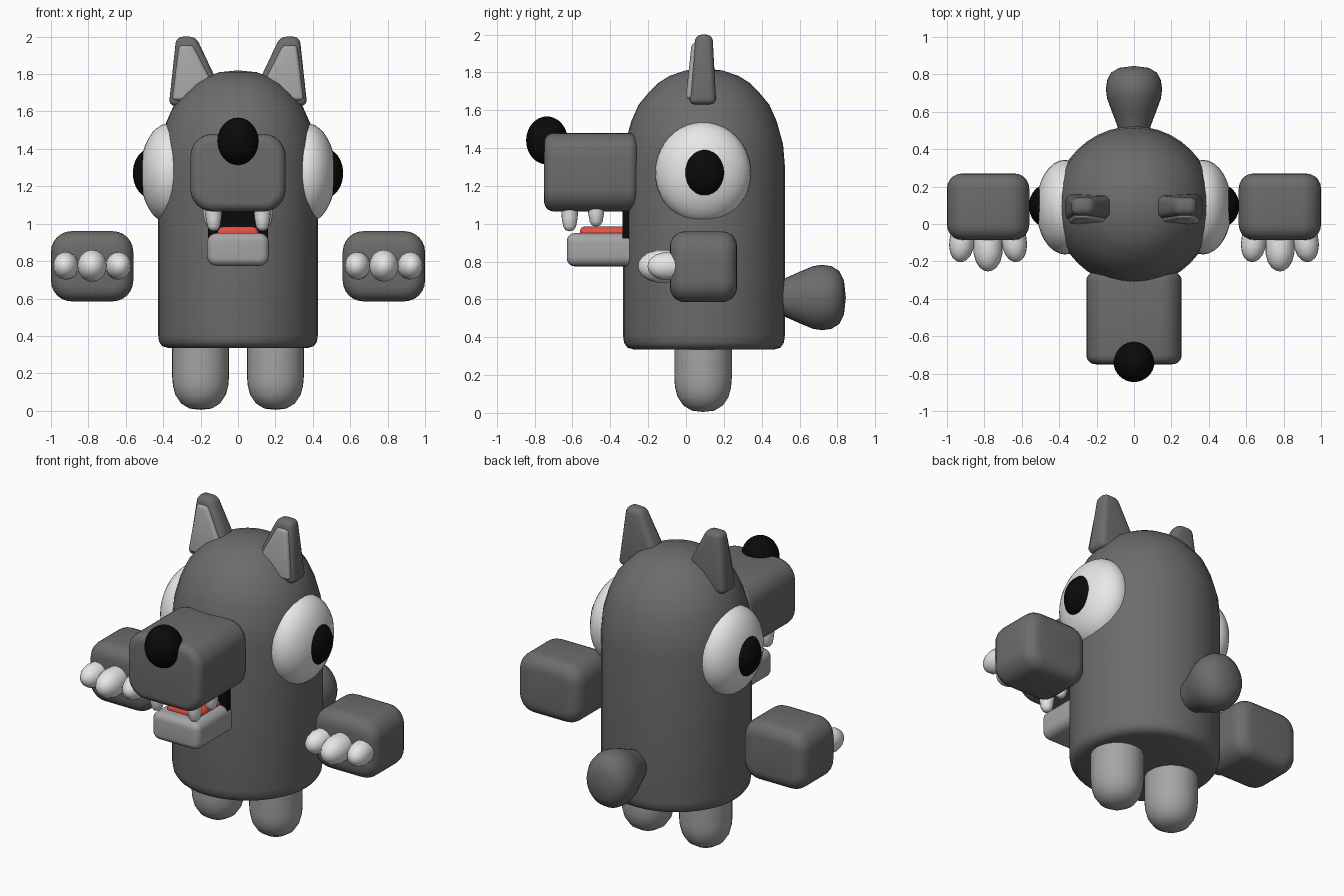
import bpy, bmesh, math
from mathutils import Matrix, Vector

if "Cube" in bpy.data.objects:
    bpy.data.objects.remove(bpy.data.objects["Cube"])


def colour(name, rgb):
    m = bpy.data.materials.new(name)
    m.diffuse_color = (*rgb, 1)
    m.use_nodes = True
    m.node_tree.nodes["Principled BSDF"].inputs["Base Color"].default_value = m.diffuse_color
    return m


FUR = colour("dark grey fur", (0.15, 0.15, 0.15))
PALE = colour("light grey fur", (0.38, 0.38, 0.38))
WHITE = colour("white", (0.8, 0.8, 0.8))
BLACK = colour("black", (0.003, 0.003, 0.003))
RED = colour("tongue red", (0.75, 0.08, 0.06))


def finish(name, bm, mat, angle=50):
    bmesh.ops.recalc_face_normals(bm, faces=bm.faces)
    me = bpy.data.meshes.new(name)
    bm.to_mesh(me)
    bm.free()
    me.materials.append(mat)
    ob = bpy.data.objects.new(name, me)
    bpy.context.collection.objects.link(ob)
    bpy.ops.object.select_all(action='DESELECT')
    ob.select_set(True)
    bpy.context.view_layer.objects.active = ob
    bpy.ops.object.shade_smooth_by_angle(angle=math.radians(angle))
    return ob


def lathe(name, profile, mat, loc, rot=None, scale=(1, 1, 1), n=32):
    """Spin (radius, height) points about the local z axis."""
    bm = bmesh.new()
    verts = [bm.verts.new((r, 0, z)) for r, z in profile]
    edges = [bm.edges.new(p) for p in zip(verts, verts[1:])]
    bmesh.ops.spin(bm, geom=verts + edges, axis=(0, 0, 1), cent=(0, 0, 0),
                   angle=math.tau, steps=n)
    bmesh.ops.remove_doubles(bm, verts=bm.verts, dist=0.0005)
    m = Matrix.Translation(loc) @ (rot or Matrix()) @ Matrix.Diagonal((*scale, 1))
    bm.transform(m)
    return finish(name, bm, mat)


def ellipsoid(name, loc, radii, mat):
    bm = bmesh.new()
    bmesh.ops.create_uvsphere(bm, u_segments=32, v_segments=20, radius=1)
    bm.transform(Matrix.Translation(loc) @ Matrix.Diagonal((*radii, 1)))
    return finish(name, bm, mat)


def round_box(name, lo, hi, mat, side=0.0, end=0.0):
    """Box whose y-running edges and front/back rims have their own rounding."""
    lo, hi = Vector(lo), Vector(hi)
    bm = bmesh.new()
    bmesh.ops.create_cube(bm, size=1)
    bm.transform(Matrix.Translation((lo + hi) / 2) @ Matrix.Diagonal((*(hi - lo), 1)))
    if side:
        along = [e for e in bm.edges if abs(e.verts[0].co.y - e.verts[1].co.y) > 1e-4]
        bmesh.ops.bevel(bm, geom=along, offset=side, segments=6, profile=0.5,
                        affect='EDGES')
    if end:
        rims = [e for e in bm.edges if abs(e.verts[0].co.y - e.verts[1].co.y) < 1e-4]
        bmesh.ops.bevel(bm, geom=rims, offset=end, segments=5, profile=0.5,
                        affect='EDGES', clamp_overlap=True)
    return finish(name, bm, mat)


def wedge(name, s, bottom, top, mat, bevel):
    """Tapered block: bottom and top are (x0, x1, y0, y1, z)."""
    bm = bmesh.new()
    for x0, x1, y0, y1, z in (bottom, top):
        for x in (x0, x1):
            for y in (y0, y1):
                bm.verts.new((s * x, y, z))
    bmesh.ops.convex_hull(bm, input=bm.verts)
    bmesh.ops.dissolve_limit(bm, angle_limit=0.02, verts=bm.verts, edges=bm.edges)
    bmesh.ops.bevel(bm, geom=list(bm.edges), offset=bevel, segments=4, profile=0.5,
                    affect='EDGES', clamp_overlap=True)
    return finish(name, bm, mat)


# Body with domed head
lathe("body", [(0, 0.335), (0.37, 0.335), (0.405, 0.345), (0.422, 0.37), (0.428, 0.41),
               (0.428, 1.30), (0.418, 1.42), (0.385, 1.54), (0.345, 1.63), (0.295, 1.69),
               (0.24, 1.745), (0.185, 1.78), (0.10, 1.81), (0, 1.82)],
      FUR, (0, 0.095, 0), n=40)

# Snout and nose
round_box("snout", (-0.255, -0.75, 1.065), (0.255, -0.255, 1.48), FUR, 0.12, 0.05)
ellipsoid("nose", (0, -0.735, 1.44), (0.11, 0.11, 0.127), BLACK)

# Mouth, jaw, tongue
round_box("mouth_interior", (-0.16, -0.335, 0.88), (0.16, -0.2, 1.10), BLACK)
round_box("lower_jaw", (-0.165, -0.63, 0.775), (0.165, -0.25, 0.95), PALE, 0.05, 0.04)
round_box("tongue", (-0.11, -0.56, 0.90), (0.11, -0.27, 0.985), RED, 0.035, 0.025)

# Tail, fat towards the tip
lathe("tail", [(0, -0.06), (0.08, -0.06), (0.105, 0.02), (0.14, 0.10), (0.165, 0.16),
               (0.173, 0.21), (0.165, 0.26), (0.14, 0.30), (0.09, 0.325), (0, 0.335)],
      FUR, (0, 0.51, 0.61), Matrix.Rotation(-math.pi / 2, 4, 'X'), (0.87, 1, 1))

LEG = [(0, 0.005), (0.06, 0.012), (0.105, 0.04), (0.135, 0.085), (0.148, 0.135),
       (0.152, 0.18), (0.152, 0.45), (0, 0.45)]
TOOTH = [(0, 0), (0.022, 0.006), (0.034, 0.025), (0.042, 0.07), (0.048, 0.16), (0, 0.16)]
FINGER = [(0, -0.06), (0.066, -0.06), (0.074, 0.05), (0.074, 0.10), (0.062, 0.145),
          (0.042, 0.175), (0.02, 0.19), (0, 0.194)]

for s, side in ((-1, "left"), (1, "right")):
    lathe(f"{side}_leg", LEG, PALE, (s * 0.2, 0.09, 0))

    # Eyes
    ellipsoid(f"{side}_eye", (s * 0.368, 0.09, 1.27), (0.155, 0.253, 0.267), WHITE)
    ellipsoid(f"{side}_pupil", (s * 0.465, 0.097, 1.27), (0.097, 0.115, 0.132), BLACK)

    # Ears
    wedge(f"{side}_ear", s, (0.05, 0.37, 0.015, 0.16, 1.63),
          (0.225, 0.33, 0.05, 0.14, 2.0), FUR, 0.034)
    wedge(f"{side}_inner_ear", s, (0.09, 0.352, -0.002, 0.09, 1.66),
          (0.24, 0.315, 0.03, 0.09, 1.955), PALE, 0.02)

    # Upper teeth
    for k, (x, y, z) in enumerate(((0.13, -0.615, 0.96), (0.145, -0.475, 0.985))):
        lathe(f"{side}_tooth_{k + 1}", TOOTH, WHITE, (s * x, y, z), n=16)

    # Floating hands with three splayed fingers
    xs = sorted((s * 0.56, s * 1.0))
    round_box(f"{side}_hand", (xs[0], -0.085, 0.585), (xs[1], 0.27, 0.96), FUR, 0.11, 0.08)
    for k in (-1, 0, 1):
        rot = Matrix.Rotation(math.radians(7 * k), 4, 'Z') @ Matrix.Rotation(math.pi / 2, 4, 'X')
        size = 1.05 if k == 0 else 0.9
        lathe(f"{side}_finger_{k + 2}", FINGER, WHITE,
              (s * 0.78 + k * 0.132, -0.05 if k == 0 else -0.03, 0.775), rot,
              (size, size * 1.1, size), n=20)
